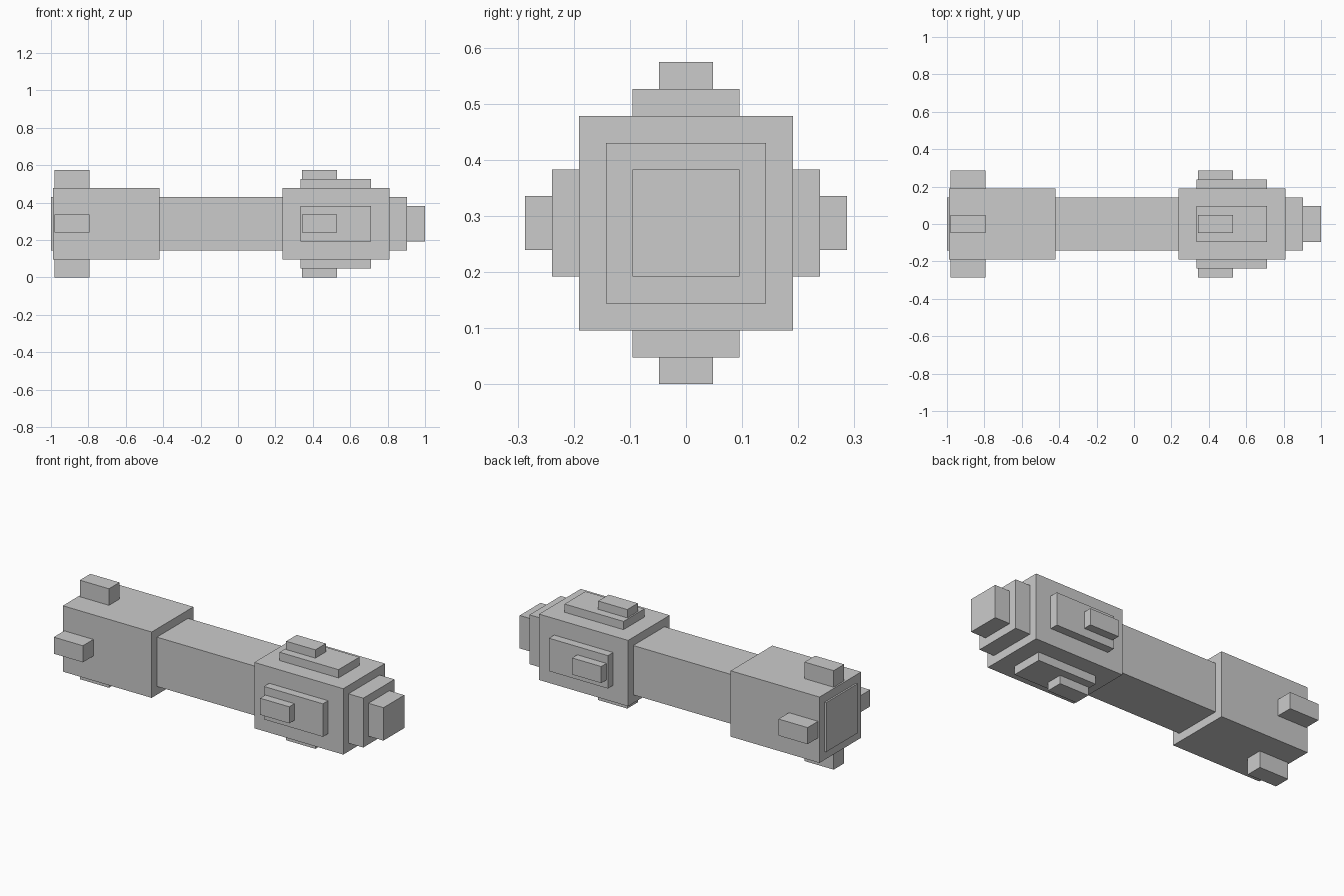
import bpy
from math import radians
from mathutils import Matrix, Vector

if "Cube" in bpy.data.objects:
    bpy.data.objects.remove(bpy.data.objects["Cube"])

AXIS_Z = 0.287  # height of the long axis


def box(name, x0, x1, y0, y1, z0, z1, turn=0):
    """Box given relative to the long axis, turned about that axis."""
    bpy.ops.mesh.primitive_cube_add(size=1)
    ob = bpy.context.object
    ob.name = name
    size = Matrix.Diagonal((x1 - x0, y1 - y0, z1 - z0, 1))
    centre = Matrix.Translation(Vector((x0 + x1, y0 + y1, z0 + z1)) / 2)
    ob.data.transform(Matrix.Rotation(radians(turn), 4, 'X') @ centre @ size)
    ob.location.z = AXIS_Z
    return ob


def bar(name, x0, x1, half):
    return box(name, x0, x1, -half, half, -half, half)


# Square bars along the long axis
bar("shaft", -1.0, 0.904, 0.143)
bar("rear_block", -0.99, -0.42, 0.191)
bar("front_block", 0.238, 0.809, 0.191)
bar("nose", 0.904, 1.0, 0.0955)

# Details repeated on the four sides
for side, turn in (("top", 0), ("front", 90), ("bottom", 180), ("back", 270)):
    box(side + "_rear_fin", -0.981, -0.794, -0.048, 0.048, 0.191, 0.287, turn)
    box(side + "_panel", 0.334, 0.712, -0.0955, 0.0955, 0.191, 0.239, turn)
    box(side + "_button", 0.343, 0.53, -0.048, 0.048, 0.239, 0.287, turn)
